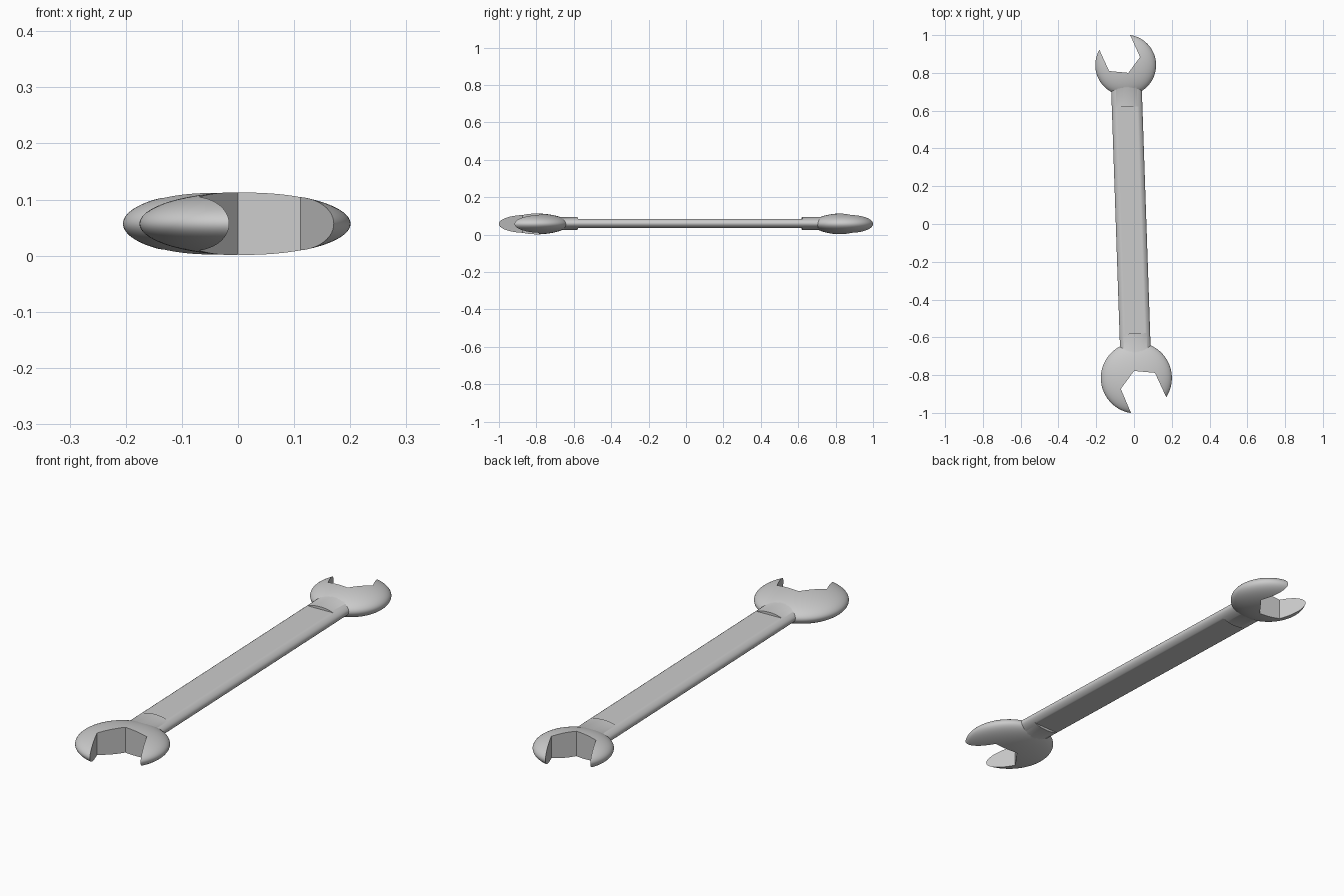
import bpy, bmesh
from math import sin, cos, pi, radians
from mathutils import Vector

if "Cube" in bpy.data.objects:
    bpy.data.objects.remove(bpy.data.objects["Cube"])

Z = 0.057  # mid-height of the wrench


def make_object(name, bm):
    bmesh.ops.recalc_face_normals(bm, faces=bm.faces)
    mesh = bpy.data.meshes.new(name)
    bm.to_mesh(mesh)
    bm.free()
    obj = bpy.data.objects.new(name, mesh)
    bpy.context.collection.objects.link(obj)
    return obj


def boolean(obj, other, operation):
    mod = obj.modifiers.new(operation.lower(), 'BOOLEAN')
    mod.operation, mod.object, mod.solver = operation, other, 'EXACT'
    bpy.context.view_layer.objects.active = obj
    bpy.ops.object.modifier_apply(modifier=mod.name)
    bpy.data.objects.remove(other, do_unlink=True)


# Flattened ellipsoid head with a hexagonal jaw opening
def head(name, x, y, r, mouth):
    bm = bmesh.new()
    bmesh.ops.create_uvsphere(bm, u_segments=96, v_segments=48, radius=1)
    for v in bm.verts:
        v.co = Vector((x + v.co.x * r, y + v.co.y * r, Z + v.co.z * 0.0565))
    obj = make_object(name, bm)

    # extend both jaw sides outward so the cutter clears the rim
    pts = [Vector(p) for p in mouth]
    pts[0] = pts[1] + (pts[0] - pts[1]) * 2.5
    pts[-1] = pts[-2] + (pts[-1] - pts[-2]) * 2.5
    bm = bmesh.new()
    face = bm.faces.new([bm.verts.new((p.x, p.y, -0.1)) for p in pts])
    ext = bmesh.ops.extrude_face_region(bm, geom=[face])
    for v in ext['geom']:
        if isinstance(v, bmesh.types.BMVert):
            v.co.z = 0.25
    cutter = make_object(name + "_cutter", bm)
    cutter.hide_render = True
    boolean(obj, cutter, 'DIFFERENCE')
    return obj


# Oval handle, its long middle section flattened above and below
def handle():
    a, b = Vector((0.0125, -0.815)), Vector((-0.044, 0.841))
    axis = (b - a).normalized()
    side = Vector((axis.y, -axis.x))
    n = 64
    bm = bmesh.new()
    rings = []
    for y, limit in ((-0.72, 1), (-0.58, 1), (-0.58, 0.024),
                     (0.62, 0.024), (0.62, 1), (0.75, 1)):
        c = a + axis * ((y - a.y) / axis.y)
        ring = []
        for i in range(n):
            t = 2 * pi * i / n
            p = c + side * (0.081 * cos(t))
            dz = max(-limit, min(limit, 0.035 * sin(t)))
            ring.append(bm.verts.new((p.x, p.y, Z + dz + 0.003)))
        rings.append(ring)
    for r, s in zip(rings, rings[1:]):
        for i in range(n):
            j = (i + 1) % n
            bm.faces.new((r[i], r[j], s[j], s[i]))
    bm.faces.new(rings[0])
    bm.faces.new(rings[-1])
    bmesh.ops.remove_doubles(bm, verts=bm.verts, dist=1e-5)
    return make_object("wrench", bm)


small_head = head("small_head", -0.044, 0.841, 0.161,
                  [(-0.18, 0.915), (-0.132, 0.81), (-0.03, 0.80),
                   (0.032, 0.884), (-0.018, 0.995)])
large_head = head("large_head", 0.0125, -0.815, 0.188,
                  [(-0.016, -1.0), (-0.07, -0.873), (0.0, -0.778),
                   (0.111, -0.788), (0.17, -0.915)])

# Merge the three parts into one solid
wrench = handle()
boolean(wrench, small_head, 'UNION')
boolean(wrench, large_head, 'UNION')

bpy.ops.object.select_all(action='DESELECT')
wrench.select_set(True)
bpy.context.view_layer.objects.active = wrench
bpy.ops.object.shade_smooth_by_angle(angle=radians(30))
